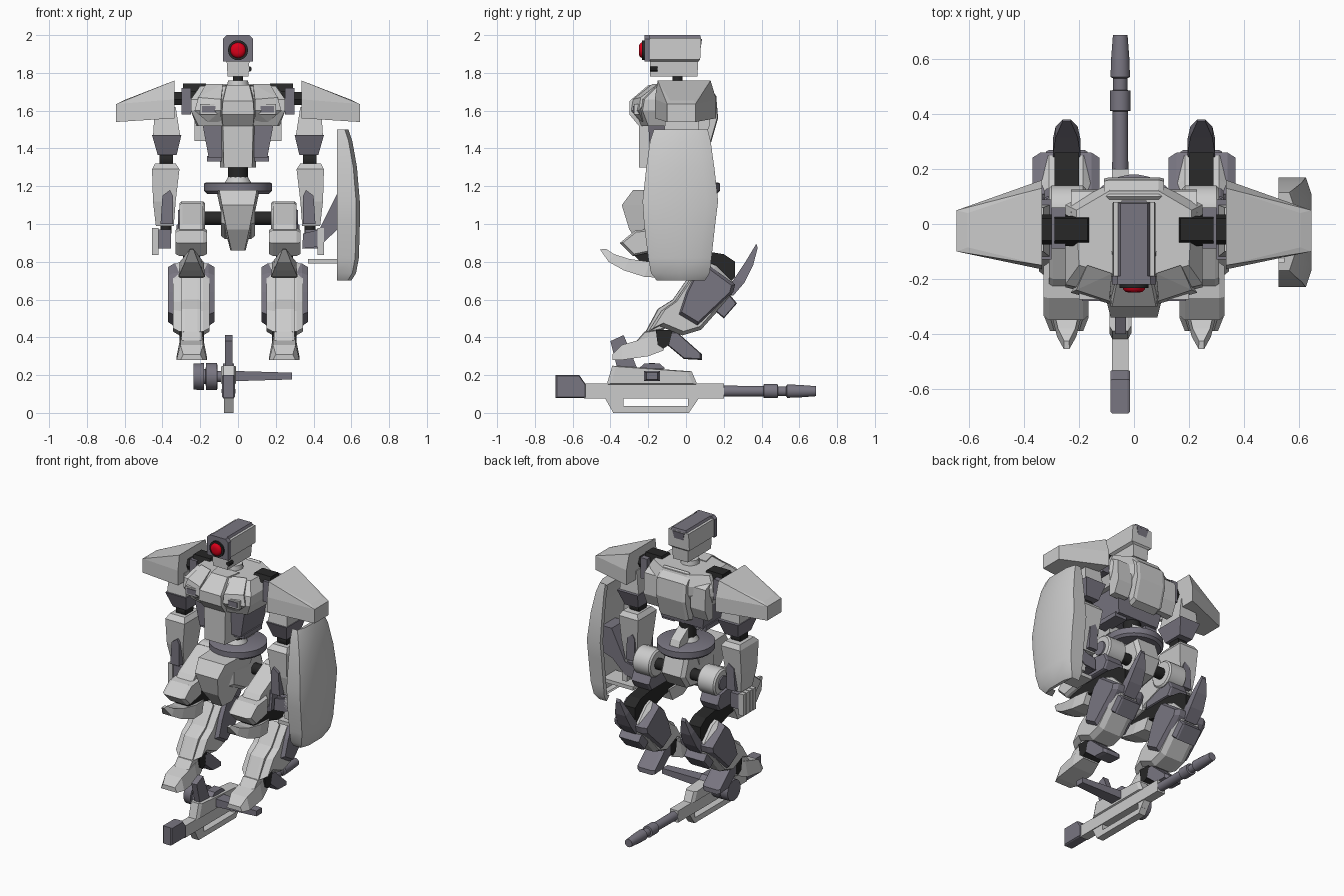
import bpy, bmesh, math
from mathutils import Vector, Matrix


def material(name, c):
    m = bpy.data.materials.new(name)
    m.diffuse_color = (*c, 1)
    return m


MID = material("mid_grey", (0.19, 0.18, 0.22))
BLACK = material("joint_black", (0.02, 0.02, 0.02))
RED = material("eye_red", (0.7, 0.0, 0.01))


def finish(name, bm, mat=None, mirror=False, smooth=False):
    bmesh.ops.recalc_face_normals(bm, faces=bm.faces)
    sides = (("_left", 1), ("_right", -1)) if mirror else (("", 1),)
    for suffix, s in sides:
        b = bm.copy()
        if s < 0:
            bmesh.ops.transform(b, matrix=Matrix.Scale(-1, 4, (1, 0, 0)), verts=b.verts)
            bmesh.ops.reverse_faces(b, faces=b.faces)
        me = bpy.data.meshes.new(name + suffix)
        b.to_mesh(me)
        b.free()
        ob = bpy.data.objects.new(name + suffix, me)
        bpy.context.collection.objects.link(ob)
        if mat:
            me.materials.append(mat)
        if smooth:
            bpy.context.view_layer.objects.active = ob
            ob.select_set(True)
            bpy.ops.object.shade_smooth_by_angle(angle=math.radians(40))
            ob.select_set(False)
    bm.free()


def loft(name, rings, mat=None, mirror=False, smooth=False):
    bm = bmesh.new()
    vs = [[bm.verts.new(p) for p in r] for r in rings]
    n = len(rings[0])
    for a, b in zip(vs, vs[1:]):
        for i in range(n):
            j = (i + 1) % n
            bm.faces.new((a[i], a[j], b[j], b[i]))
    bm.faces.new(vs[0])
    bm.faces.new(vs[-1])
    finish(name, bm, mat, mirror, smooth)


def prism(name, axis, pts, a, b, mat=None, mirror=False, chamfer=0.0, shrink=0.8):
    # outline extruded along an axis, with optional chamfered ends
    cu = sum(p[0] for p in pts) / len(pts)
    cv = sum(p[1] for p in pts) / len(pts)
    levels = [(a, 1), (b, 1)]
    if chamfer:
        levels = [(a, shrink), (a + chamfer, 1), (b - chamfer, 1), (b, shrink)]
    rings = []
    for w, k in levels:
        q = [(cu + (u - cu) * k, cv + (v - cv) * k) for u, v in pts]
        rings.append([{"x": (w, u, v), "y": (u, w, v), "z": (u, v, w)}[axis] for u, v in q])
    loft(name, rings, mat, mirror)


def hull(name, pts, mat=None, mirror=False):
    bm = bmesh.new()
    for p in pts:
        bm.verts.new(p)
    bmesh.ops.convex_hull(bm, input=bm.verts)
    bmesh.ops.dissolve_limit(bm, angle_limit=0.02, verts=bm.verts, edges=bm.edges)
    finish(name, bm, mat, mirror)


def taper(name, lo, hi, mat=None, mirror=False):
    # stack of two rectangles: (x0, x1, y0, y1, z)
    loft(name, [[(x0, y0, z), (x1, y0, z), (x1, y1, z), (x0, y1, z)]
                for x0, x1, y0, y1, z in (lo, hi)], mat, mirror)


def box(name, x0, x1, y0, y1, z0, z1, mat=None, mirror=False):
    taper(name, (x0, x1, y0, y1, z0), (x0, x1, y0, y1, z1), mat, mirror)


def turned(name, axis, c, prof, mat=None, mirror=False, n=24):
    # lathe: prof is (position along axis, radius)
    rings = []
    for w, r in prof:
        ring = []
        for i in range(n):
            t = 2 * math.pi * (i + .5) / n
            u, v = c[0] + r * math.cos(t), c[1] + r * math.sin(t)
            ring.append({"x": (w, u, v), "y": (u, w, v), "z": (u, v, w)}[axis])
        rings.append(ring)
    loft(name, rings, mat, mirror, smooth=True)


# Head
loft("head_shell", [[(s * x, y, z) for s, y in ((-1, f), (1, f), (1, b), (-1, b))]
                    for x, f, b, z in ((.055, -.19, .06, 1.78), (.06, -.19, .065, 1.86),
                                       (.078, -.2, .075, 1.87), (.075, -.2, .08, 1.985))])
prism("head_visor", "y", [(-.08, 1.86), (.08, 1.86), (.08, 1.98), (.06, 2), (-.06, 2), (-.08, 1.98)], -.22, -.19, MID)
taper("head_crest", (-.06, .06, -.215, .08, 1.98), (-.05, .05, -.215, .075, 2.0), MID)
hull("head_back_panel", [(-.045, .078, 1.98), (.045, .078, 1.98), (-.02, .07, 1.88), (.02, .07, 1.88),
                         (-.045, .085, 1.98), (.045, .085, 1.98)], MID)
turned("eye_ring", "y", (0, 1.92), [(-.232, .053), (-.21, .053)], BLACK)
turned("eye", "y", (0, 1.92), [(-.25, .015), (-.247, .03), (-.238, .04), (-.21, .044)], RED)
turned("jaw_vent", "y", (.058, 1.82), [(-.19, .015), (-.15, .015)], BLACK, n=8)
turned("neck", "z", (0, -.045), [(1.68, .03), (1.8, .027)], BLACK, n=12)
turned("neck_collar", "z", (0, -.045), [(1.7, .065), (1.76, .055)], n=12)

# Torso
half = lambda pts: pts + [(-x, y) for x, y in reversed(pts)]
chest = []
for z, pts in ((1.52, [(.07, -.24), (.21, -.2), (.22, .04), (.08, .1)]),
               (1.6, [(.08, -.27), (.25, -.23), (.25, .06), (.1, .14)]),
               (1.66, [(.08, -.26), (.25, -.22), (.25, .07), (.1, .14)]),
               (1.73, [(.06, -.19), (.2, -.15), (.21, .05), (.09, .12)])):
    chest.append([(x, y, z) for x, y in half(pts)])
loft("chest", chest)
loft("cockpit", [[(-w, f, z), (w, f, z), (w + .02, b, z), (-w - .02, b, z)] for w, f, b, z in
                 ((.075, -.25, -.12, 1.3), (.08, -.25, -.1, 1.52), (.085, -.3, -.1, 1.58),
                  (.08, -.3, -.1, 1.65), (.06, -.2, -.1, 1.735))])
hull("chest_flank", [(.09, -.24, 1.54), (.16, -.23, 1.54), (.09, -.29, 1.6), (.23, -.25, 1.6),
                     (.09, -.28, 1.66), (.21, -.24, 1.67), (.08, -.18, 1.74), (.17, -.15, 1.74)], None, True)
box("chest_vent_frame", .11, .2, -.275, -.24, 1.58, 1.635, None, True)
box("chest_vent", .12, .19, -.28, -.25, 1.59, 1.625, MID, True)
taper("ribs", (-.155, .155, -.19, .04, 1.35), (-.19, .19, -.2, .07, 1.54), MID)
box("rib_foot", .075, .165, -.17, .02, 1.33, 1.36, MID, True)
turned("waist_core", "z", (0, -.02), [(1.2, .055), (1.4, .055)], BLACK, n=12)
turned("waist_collar", "z", (0, -.02), [(1.21, .075), (1.255, .05)])
turned("waist_disc", "z", (0, .0), [(1.16, .165), (1.175, .18), (1.215, .18), (1.22, .17)], MID, n=32)
prism("spine_fin", "x", [(.01, 1.21), (.13, 1.21), (.11, 1.26), (.02, 1.32)], -.035, .035)
prism("backpack", "x", [(.08, 1.4), (.13, 1.42), (.17, 1.56), (.16, 1.68), (.1, 1.74), (.06, 1.7)],
      -.11, .11, None, False, .02, .9)
prism("back_plate", "x", [(.04, 1.44), (.09, 1.44), (.125, 1.52), (.12, 1.66), (.04, 1.7)], .12, .23, None, True)

# Pelvis and hips
loft("pelvis_plate", [[(-w, f, z), (w, f, z), (w * 1.15, b, z), (-w * 1.15, b, z)] for w, f, b, z in
                      ((.035, -.22, -.12, .86), (.06, -.3, -.06, .97), (.085, -.34, .0, 1.1), (.1, -.28, .02, 1.18))])
prism("pelvis_block", "x", [(-.2, 1.0), (-.05, .92), (.1, .95), (.16, 1.04), (.12, 1.16), (-.2, 1.17)],
      -.09, .09, None, False, .02, .85)
turned("hip_axle", "x", (.05, 1.03), [(-.2, .037), (.2, .037)], BLACK, n=16)
turned("hip_drum", "x", (.05, 1.03), [(.175, .08), (.185, .09), (.3, .09), (.31, .08)], None, True)
turned("hip_drum_cap", "x", (.05, 1.03), [(.3, .05), (.318, .045)], MID, True, n=16)

# Legs
prism("thigh", "x", [(.1, 1.08), (.0, 1.11), (-.2, 1.0), (-.27, .92), (-.2, .86), (.05, .95)], .185, .31, None, True, .015, .93)
prism("thigh_front_block", "x", [(-.27, .965), (-.35, .9), (-.28, .83), (-.14, .86), (-.14, .98)], .165, .33, None, True, .02, .85)
prism("thigh_rear_panel", "x", [(-.12, .86), (.1, .86), (.13, .91), (.1, .97), (-.1, 1.0)], .19, .325, MID, True, .01, .93)
prism("knee_link", "x", [(-.3, .86), (-.24, .8), (-.05, .77), (.1, .72), (.2, .66), (.26, .72), (.26, .8), (.2, .84),
                         (.08, .86), (-.1, .87)], .2, .29, BLACK, True)
side = [(-.455, .865, .01), (-.41, .8, .035), (-.33, .755, .055), (-.22, .72, .07), (-.12, .715, .06)]
loft("knee_spike", [[(.245 - w, y, z), (.245 + w, y, z), (.245 + w * .9, y + .03, z + h), (.245 - w * .9, y + .03, z + h)]
                    for (y, z, w), h in zip(side, (.004, .04, .06, .08, .08))], None, True)
fin = [(.38, .875, .015), (.355, .78, .04), (.31, .69, .05), (.25, .62, .045)]
loft("calf_fin", [[(.245 - w, y, z), (.245 + w, y, z), (.245 + w, y - t, z + .02), (.245 - w, y - t, z + .02)]
                  for (y, z, w), t in zip(fin, (.008, .04, .055, .05))], MID, True)
prism("shin", "x", [(-.2, .43), (-.13, .54), (-.06, .59), (.03, .72), (.11, .8), (.16, .78), (.25, .69), (.24, .62),
                    (.08, .44), (-.02, .41), (-.14, .46)], .15, .345, None, True, .035, .88)
prism("shin_side_armor", "x", [(.0, .64), (.05, .74), (.11, .79), (.26, .68), (.25, .64), (.06, .46), (-.04, .52)],
      .125, .37, MID, True, .03, .88)
prism("shin_ridge", "x", [(-.22, .42), (-.15, .55), (-.07, .6), (.02, .73), (.06, .7), (-.05, .5), (-.12, .44)],
      .195, .3, None, True, .02, .93)
prism("calf_box", "x", [(.13, .56), (.2, .5), (.27, .58), (.22, .64)], .17, .32, MID, True, .012, .9)
prism("ankle", "x", [(-.16, .44), (-.07, .44), (-.09, .36), (-.12, .34), (-.15, .36)], .18, .31, BLACK, True)
loft("toe", [[(.245 - w, y, b), (.245 + w, y, b), (.245 + w * .75, y, t), (.245 - w * .75, y, t)] for y, w, b, t in
             ((-.39, .06, .28, .31), (-.34, .08, .28, .36), (-.2, .08, .3, .4), (-.12, .06, .33, .42))], None, True)
prism("foot_instep", "x", [(-.28, .36), (-.22, .43), (-.15, .44), (-.13, .38), (-.2, .33)], .19, .3, None, True, .015, .9)
prism("heel", "x", [(-.1, .43), (-.05, .43), (.085, .31), (.085, .28), (-.01, .285), (-.1, .36)], .18, .31, MID, True, .02, .9)

# Shoulders and arms
prism("shoulder_axle", "x", [(-.06, 1.63), (.02, 1.63), (.035, 1.66), (.02, 1.7), (-.06, 1.7), (-.075, 1.66)],
      .2, .38, BLACK, True)
taper("shoulder_cover", (.15, .29, -.08, .03, 1.7), (.17, .29, -.06, .02, 1.745), BLACK, True)
box("shoulder_bracket", .25, .3, -.09, .06, 1.58, 1.72, MID, True)
hull("shoulder_pad", [(x, y, z) for x, ys, z in
     ((.335, (-.165, .16), 1.56), (.335, (-.165, .16), 1.66), (.645, (-.1, .05), 1.54), (.645, (-.1, .05), 1.635),
      (.335, (-.15, .13), 1.76), (.605, (-.085, .04), 1.655)) for y in ys], None, True)
taper("upper_arm", (.305, .45, -.12, .07, 1.46), (.33, .44, -.1, .06, 1.62), None, True)
taper("upper_arm_cuff", (.325, .425, -.09, .05, 1.365), (.3, .455, -.13, .09, 1.47), MID, True)
turned("elbow", "x", (-.03, 1.34), [(.345, .045), (.415, .045)], BLACK, True, n=14)
loft("forearm", [[(a, f, z), (b, f, z), (b, k, z), (a, k, z)] for a, b, f, k, z in
                 ((.34, .435, -.09, .03, .99), (.33, .45, -.12, .05, 1.12), (.31, .455, -.13, .07, 1.29),
                  (.33, .44, -.1, .05, 1.32))], None, True)
hull("forearm_panel", [(x, y, z) for y in (-.14, .06) for x, z in ((.345, 1.0), (.41, 1.0), (.345, 1.15), (.4, 1.15), (.36, 1.18))],
     MID, True)
turned("wrist", "z", (.38, -.03), [(.95, .03), (1.0, .03)], BLACK, True, n=12)
box("hand_palm", .355, .42, -.09, .03, .87, .97, MID, True)
for i in range(4):
    box("finger_%d" % (i + 1), .42, .455, -.1 + i * .035, -.07 + i * .035, .835, .98, None, True)

# Shield on the left arm: curved shell with a recessed inner face
rows = [(.70, .6, -.155, .1), (.74, .625, -.185, .125), (.82, .64, -.2, .135), (1.0, .645, -.222, .155),
        (1.12, .645, -.23, .17), (1.3, .63, -.21, .15), (1.44, .605, -.19, .13), (1.5, .585, -.17, .115)]
rings = []
for z, x, y0, y1 in rows:
    ins = .03
    zi = min(max(z, .73), 1.47)
    c = (y0 + y1) / 2
    rings.append([(.525, y0, z), (x - .02, y0, z), (x, y0 + .06, z), (x, c, z), (x, y1 - .06, z), (x - .02, y1, z),
                  (.525, y1, z), (.525, y1 - ins, zi), (x - .04, y1 - ins, zi), (x - .04, y0 + ins, zi), (.525, y0 + ins, zi)])
loft("shield", rings, smooth=True)
prism("shield_arm", "y", [(.34, .87), (.345, .95), (.43, .97), (.53, 1.17), (.62, 1.17), (.62, 1.0), (.525, .97), (.43, .88)],
      -.1, .04, MID)
box("shield_bracket", .37, .61, -.1, .04, .79, .815)

# Rifle lying under the feet
G = -.05
prism("rifle_stock", "x", [(-.69, .08), (-.53, .08), (-.53, .15), (-.565, .2), (-.69, .2)], G - .035, G + .035, MID, False, .008, .93)
prism("rifle_body", "x", [(-.54, .075), (.2, .075), (.2, .155), (-.54, .155)], G - .03, G + .03)
prism("rifle_housing", "x", [(-.42, .15), (-.39, .25), (-.25, .24), (.03, .22), (.06, .15)], G - .04, G + .04, None, False, .012, .9)
prism("rifle_top_cap", "x", [(-.25, .235), (-.22, .262), (-.14, .262), (-.11, .235)], G - .03, G + .03, MID)
prism("rifle_guard_front", "x", [(.01, .035), (.01, .08), (.07, .08), (.04, .035)], G - .025, G + .025)
prism("rifle_guard_rear", "x", [(-.33, .035), (-.33, .08), (-.43, .08), (-.405, .035)], G - .025, G + .025)
prism("rifle_guard_base", "x", [(-.405, .036), (.04, .036), (.015, 0), (-.385, 0)], G - .025, G + .025)
prism("rifle_grip", "x", [(-.4, .38), (-.33, .412), (-.26, .24), (-.36, .22)], G - .02, G + .02, MID)
turned("rifle_barrel", "y", (G, .115), [(.19, .03), (.41, .028), (.412, .038), (.485, .038), (.487, .026), (.53, .026),
                                        (.535, .036), (.6, .034), (.688, .027)], MID, n=16)
taper_pts = [(x, y, z) for x, h in ((G, .028), (.285, .018)) for y in (-.18 - h * 1.6, -.18 + h * 1.6) for z in (.195 - h, .195 + h)]
hull("rifle_side_handle", taper_pts, MID)
turned("rifle_scope_drum", "x", (-.18, .192), [(-.235, .07), (-.18, .073), (-.179, .04), (-.171, .04), (-.17, .073), (-.11, .073),
                                               (-.109, .03), (G, .03)], MID, n=16)
